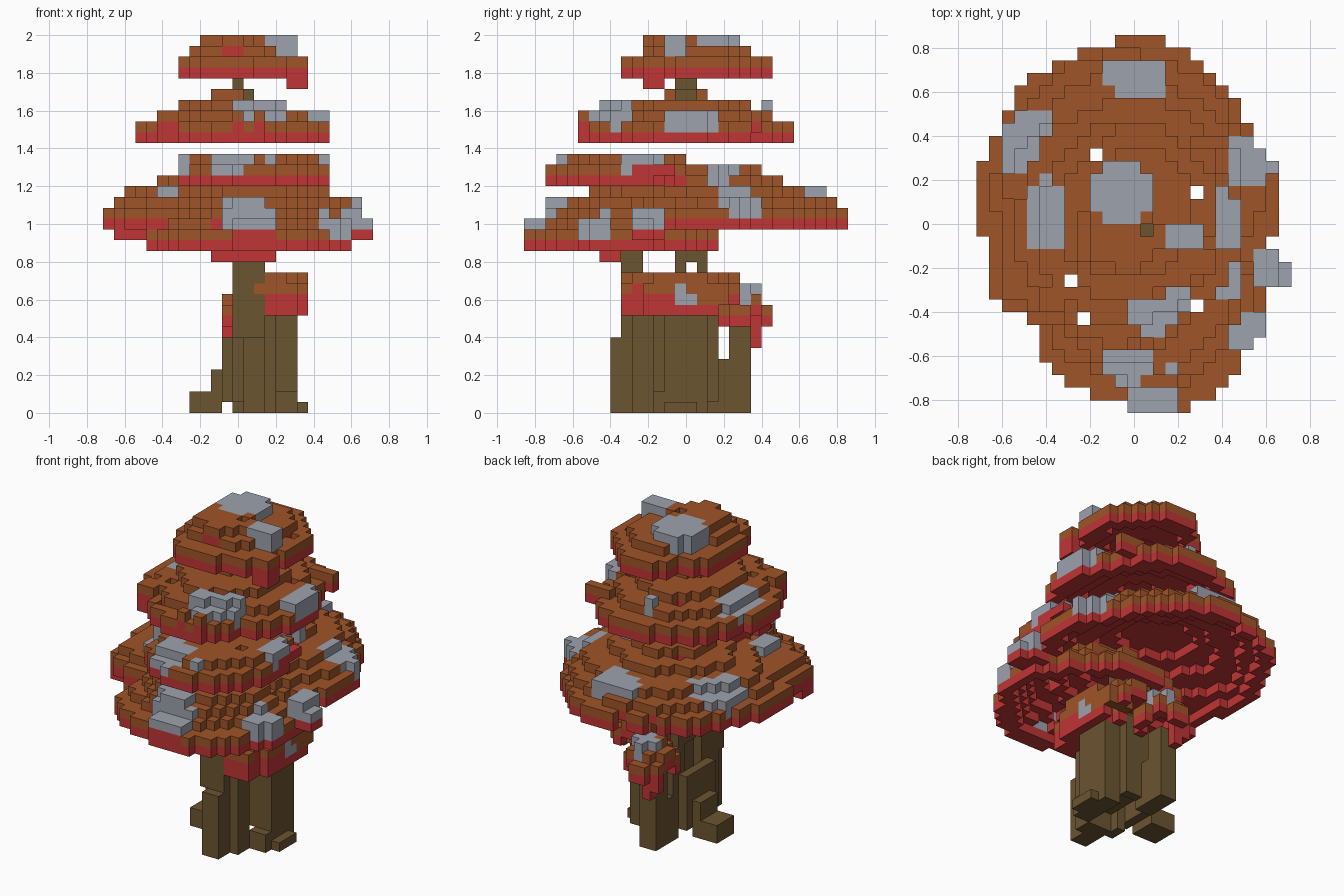
import bpy
import math
import random
from mathutils import Vector

random.seed(4)
if "Cube" in bpy.data.objects:
    bpy.data.objects.remove(bpy.data.objects["Cube"], do_unlink=True)

V = 2 / 35                      # cell size
NX, NY = 25, 30
BROWN, RED, GREY, OLIVE = range(4)
cells = {}                      # (i, j, k) -> (part, colour)


def pos(i, j):
    return (i - 12) * V, (j - 14.5) * V


def columns(cx, cy, rx, ry, power=1.85, wobble=0.0, phase=0.0):
    """Grid columns inside a slightly ragged rounded shape."""
    found = set()
    for i in range(NX):
        for j in range(NY):
            x, y = pos(i, j)
            dx, dy = (x - cx) / rx, (y - cy) / ry
            limit = 1 + wobble * math.sin(5 * math.atan2(dy, dx) + phase)
            if abs(dx) ** power + abs(dy) ** power <= limit:
                found.add((i, j))
    return found


def cap(part, k, *lobes):
    """Stepped hollow cap of merged lobes: brown skin, red lining one cell below."""
    phase = random.uniform(0, 6)
    height = {}
    for cx, cy, power, rings in lobes:
        for n, (rx, ry) in enumerate(rings):
            for c in columns(cx, cy, rx, ry, power, 0.05, phase + n):
                height[c] = max(height.get(c, 0), k + n)
    for (i, j), h in height.items():
        cells[i, j, h] = (part, BROWN)
        if cells.get((i, j, h - 1), (0, RED))[1] == RED:
            cells[i, j, h - 1] = (part, RED)


def spot(part, cx, cy, rx, ry, kmax):
    """Grey patch on a cap, standing one cell proud up to layer kmax."""
    for i, j in columns(cx, cy, rx, ry):
        own = [k for (a, b, k), v in cells.items() if (a, b) == (i, j) and v[0] == part]
        if own:
            top = max(own)
            for k in range(top, max(top, min(top + 1, kmax)) + 1):
                cells[i, j, k] = (part, GREY)


def box(part, colour, x0, x1, y0, y1, z0, z1):
    """Fill a block of cells; colour None clears it."""
    for i in range(NX):
        for j in range(NY):
            x, y = pos(i, j)
            if x0 < x < x1 and y0 < y < y1:
                for k in range(35):
                    if z0 < (k + 0.5) * V < z1:
                        if colour is None:
                            cells.pop((i, j, k), None)
                        else:
                            cells[i, j, k] = (part, colour)


# Trunk: two stems that share a rooted base
for b in [(-.03, .2, -.29, -.11, 0, .57), (.03, .14, -.4, -.29, 0, .4),
          (-.03, .14, -.34, -.23, .4, .92), (.03, .31, -.17, .11, 0, .57),
          (-.03, .2, .03, .17, .06, .57), (-.03, .14, -.06, .11, .57, .97),
          (-.03, .09, .11, .34, 0, .29), (-.03, .09, .23, .34, .2, .46),
          (-.09, -.03, -.17, .11, .06, .4), (-.15, -.03, -.11, .06, .06, .23),
          (-.26, -.09, -.11, .06, 0, .11), (.31, .37, -.1, .03, 0, .06)]:
    box("trunk", OLIVE, *b)
for b in [(.14, .32, -.17, -.11, .11, .57), (-.05, .2, 0, .06, .74, .8),
          (.03, .2, -.17, .11, 0, .11), (-.04, .04, -.29, -.23, 0, .06)]:
    box("trunk", None, *b)

# Shelf caps on the trunk
cap("side_shelf", 11, (.2, -.03, 1.85, [(.18, .34), (.17, .32)]))
box("side_shelf", RED, .14, .32, -.34, -.06, .51, .63)
box("side_shelf", RED, .2, .37, -.23, -.06, .51, .63)
box("side_shelf", RED, .2, .37, -.06, .17, .51, .57)
box("side_shelf", BROWN, .2, .37, -.06, .2, .57, .63)
box("side_shelf", BROWN, .31, .37, -.23, .2, .63, .68)
box("side_shelf", BROWN, .1, .31, -.34, -.29, .63, .68)
box("side_shelf", GREY, .31, .37, -.06, .06, .57, .63)
box("side_shelf", GREY, .31, .37, -.06, 0, .63, .68)
cap("back_shelf", 9, (.04, .29, 1.85, [(.15, .16), (.12, .12), (.06, .07)]))
spot("back_shelf", .05, .31, .07, .07, 11)
box("back_shelf", RED, -.09, .03, .34, .4, .4, .51)
box("back_shelf", RED, -.03, .03, .34, .4, .35, .4)

# Broad back cap with a drooping front corner
cap("back_cap", 18, (-.4, -.18, 2.6, [(.26, .26), (.21, .2)]), (-.03, .12, 4, [(.68, .3)]),
    (-.03, .17, 1.65, [(.67, .69), (.61, .63), (.54, .52), (.38, .34), (.25, .22)]))
box("back_cap", RED, -.66, -.48, -.34, -.2, .92, 1.03)
spot("back_cap", 0, .66, .14, .11, 20)
spot("back_cap", .09, .56, .06, .05, 20)
spot("back_cap", -.47, .42, .14, .1, 19)
spot("back_cap", -.51, .31, .09, .08, 19)
spot("back_cap", .53, .29, .12, .13, 19)
spot("back_cap", .22, .2, .08, .09, 22)
spot("back_cap", -.37, -.25, .07, .09, 20)

# Low front cap with a small lobe on its side
cap("front_cap", 16, (.06, -.34, 1.85, [(.55, .51), (.47, .41), (.42, .37), (.36, .32), (.27, .2)]))
for y in (-.17, -.11):
    box("front_cap", RED, .54, .54 - y, -.29, y, .91, .97)
    box("front_cap", BROWN, .54, .54 - y, -.29, y, .97, 1.03)
spot("front_cap", .6, -.2, .07, .09, 18)
spot("front_cap", .68, -.23, .04, .05, 17)
spot("front_cap", .09, -.77, .12, .1, 18)
spot("front_cap", .03, -.68, .1, .08, 19)
spot("front_cap", .51, -.48, .09, .09, 17)
box("front_cap", RED, -.03, .2, -.86, -.79, .91, .97)
box("front_cap", RED, -.14, .2, -.46, -.34, .8, .86)

# Middle front cap
cap("middle_cap", 22, (.09, -.34, 1.85, [(.39, .4), (.33, .32)]))
spot("middle_cap", -.02, -.66, .13, .06, 22)
spot("middle_cap", -.02, -.57, .13, .07, 23)
spot("middle_cap", -.1, -.49, .06, .06, 23)
spot("middle_cap", .17, -.65, .04, .04, 23)
spot("middle_cap", .43, -.2, .06, .14, 23)
spot("middle_cap", -.28, -.3, .05, .08, 23)
box("middle_cap", RED, .42, .49, -.29, -.06, 1.26, 1.31)

# Upper cap with a few lifted rim edges, and its neck
cap("upper_cap", 26, (-.03, 0, 1.85, [(.51, .57), (.42, .47), (.3, .33), (.14, .11)]))
spot("upper_cap", -.4, .04, .1, .16, 26)
spot("upper_cap", .42, .03, .07, .15, 28)
spot("upper_cap", .08, -.42, .12, .09, 28)
spot("upper_cap", .19, -.34, .07, .08, 28)
spot("upper_cap", -.06, .43, .04, .04, 28)
for b in [(-.03, .03, -.57, -.51), (.08, .14, -.57, -.51), (-.43, -.31, -.4, -.29), (.26, .4, .34, .4)]:
    box("upper_cap", RED, *b, 1.49, 1.54)
    box("upper_cap", BROWN, *b, 1.54, 1.6)
box("neck", OLIVE, -.03, .09, -.06, .06, 1.66, 1.71)
box("neck", OLIVE, -.03, .03, -.06, .06, 1.71, 1.77)

# Crown
cap("crown_cap", 32, (.03, .06, 1.85, [(.34, .4), (.25, .29)]),
    (-.05, -.05, 2.2, [(.27, .29), (.21, .2), (.17, .16)]))
spot("crown_cap", -.06, .14, .14, .14, 34)
box("crown_cap", GREY, .14, .31, -.11, 0, 1.89, 2.0)
box("crown_cap", RED, .26, .37, -.23, -.11, 1.71, 1.83)
box("crown_cap", BROWN, .26, .37, -.23, -.11, 1.83, 1.88)
box("crown_cap", None, .03, .08, -.05, 0, 1.72, 2.0)

# Narrow shafts through the caps
for x, y in [(-.17, .32), (.28, .14), (-.29, -.26), (-.23, -.43), (.28, -.37)]:
    box("", None, x - V / 2, x + V / 2, y - V / 2, y + V / 2, 0, 2)


def material(name, rgb):
    m = bpy.data.materials.new(name)
    m.use_nodes = True
    m.diffuse_color = (*rgb, 1)
    shader = m.node_tree.nodes["Principled BSDF"]
    shader.inputs["Base Color"].default_value = (*rgb, 1)
    shader.inputs["Roughness"].default_value = 0.9
    return m


materials = [material("cap_brown", (.35, .09, .022)), material("underside_red", (.53, .035, .035)),
             material("spot_grey", (.34, .36, .42)), material("trunk_olive", (.148, .09, .031))]

# Skin the exposed cell sides of each part
DIRS = [Vector(d) for d in ((1, 0, 0), (-1, 0, 0), (0, 1, 0), (0, -1, 0), (0, 0, 1), (0, 0, -1))]
for part in sorted({v[0] for v in cells.values()}):
    index, faces, colours = {}, [], []
    for key, (owner, colour) in cells.items():
        if owner != part:
            continue
        for d in DIRS:
            if tuple(int(c) for c in Vector(key) + d) in cells:
                continue
            u = Vector((abs(d.y) + abs(d.z), abs(d.x), 0))
            w = d.cross(u)
            face = []
            for s, t in ((-1, -1), (1, -1), (1, 1), (-1, 1)):
                corner = tuple(round(c) for c in Vector(key) * 2 + d + u * s + w * t)
                face.append(index.setdefault(corner, len(index)))
            faces.append(face)
            colours.append(colour)
    verts = [((a / 2 - 12) * V, (b / 2 - 14.5) * V, (c / 2 + .5) * V) for a, b, c in index]
    mesh = bpy.data.meshes.new(part)
    mesh.from_pydata(verts, [], faces)
    for m in materials:
        mesh.materials.append(m)
    mesh.polygons.foreach_set("material_index", colours)
    mesh.update()
    bpy.context.collection.objects.link(bpy.data.objects.new(part, mesh))
